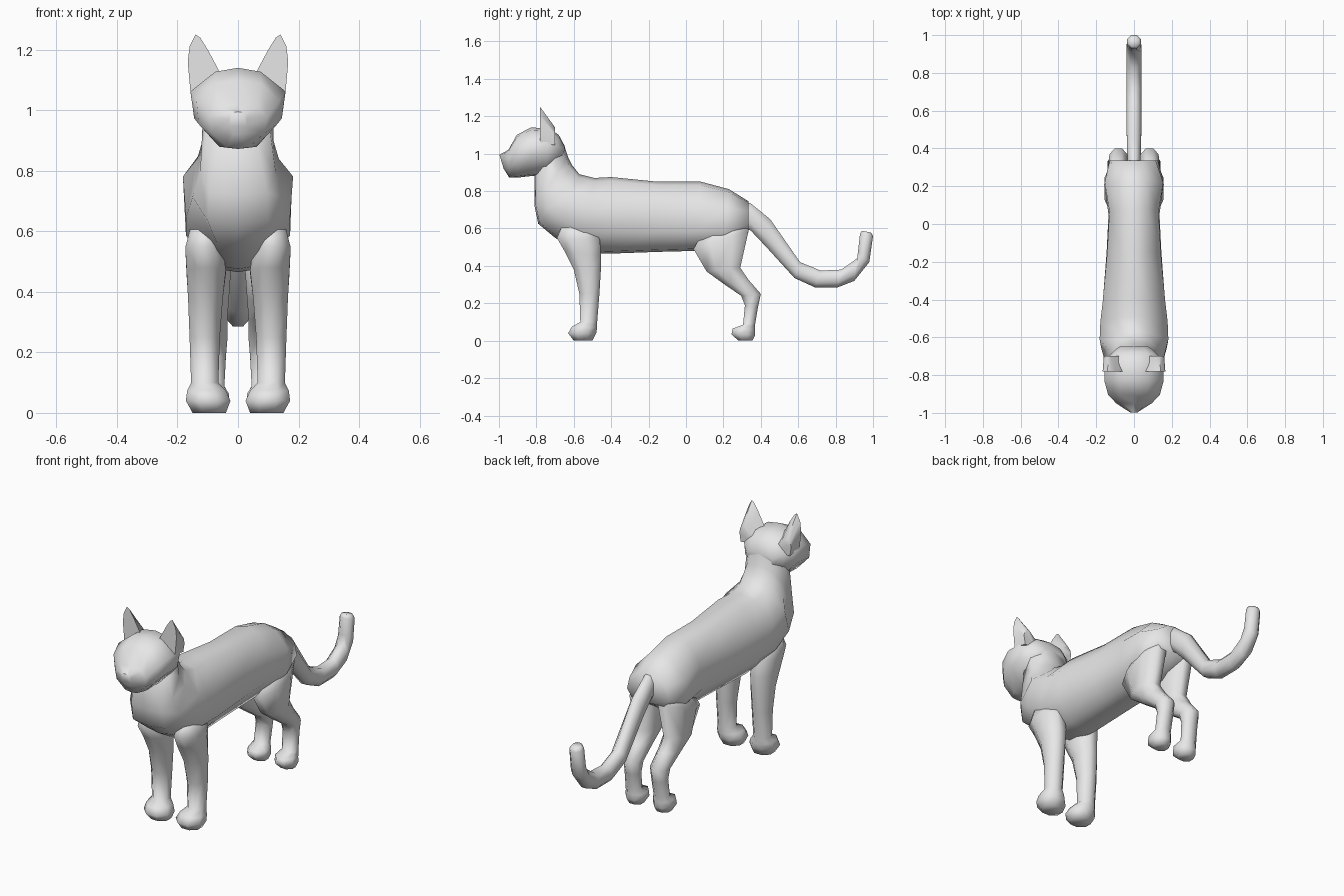
import bpy, bmesh, math

fur = bpy.data.materials.new("grey_fur")
fur.diffuse_color = (0.8, 0.8, 0.8, 1)


def loft(name, rings, angle=75):
    """Skin a list of equal-length point rings and cap both ends."""
    bm = bmesh.new()
    loops = [[bm.verts.new(p) for p in ring] for ring in rings]
    n = len(loops[0])
    for a, b in zip(loops, loops[1:]):
        for i in range(n):
            j = (i + 1) % n
            bm.faces.new((a[i], a[j], b[j], b[i]))
    bm.faces.new(loops[0])
    bm.faces.new(loops[-1])
    bmesh.ops.recalc_face_normals(bm, faces=bm.faces)
    mesh = bpy.data.meshes.new(name)
    bm.to_mesh(mesh)
    bm.free()
    ob = bpy.data.objects.new(name, mesh)
    bpy.context.collection.objects.link(ob)
    mesh.materials.append(fur)
    bpy.ops.object.select_all(action='DESELECT')
    bpy.context.view_layer.objects.active = ob
    ob.select_set(True)
    bpy.ops.object.shade_smooth_by_angle(angle=math.radians(angle))
    return ob


def section(yt, zt, yb, zb, wt, wu, wl, wb, hi=0.68, lo=0.28):
    """Symmetric ten-point section between a top and a bottom point."""
    half = [(0, 1), (wt, 0.95), (wu, hi), (wl, lo), (wb, 0.03), (0, 0)]
    pts = half + [(-w, f) for w, f in half[4:0:-1]]
    return [(w, yb + (yt - yb) * f, zb + (zt - zb) * f) for w, f in pts]


def octagon(y0, z0, y1, z1, x0, x1, side=1):
    """Octagon spanning two side-profile points and an x range."""
    k = 1 / math.cos(math.pi / 8)
    pts = []
    for i in range(8):
        a = math.pi / 8 + i * math.pi / 4
        c, s = math.cos(a) * k / 2, math.sin(a) * k / 2
        pts.append((side * ((x0 + x1) / 2 + (x1 - x0) * s),
                    (y0 + y1) / 2 + (y1 - y0) * c,
                    (z0 + z1) / 2 + (z1 - z0) * c))
    return pts


# Torso, from rump to neck
loft("torso", [section(*r) for r in [
    (0.335, 0.745, 0.335, 0.58, 0.05, 0.115, 0.13, 0.10),
    (0.23, 0.81, 0.20, 0.49, 0.07, 0.155, 0.158, 0.09),
    (0.08, 0.85, 0.04, 0.48, 0.07, 0.13, 0.135, 0.08),
    (-0.15, 0.85, -0.15, 0.475, 0.07, 0.142, 0.145, 0.08),
    (-0.40, 0.875, -0.42, 0.465, 0.08, 0.165, 0.165, 0.08),
    (-0.49, 0.87, -0.57, 0.475, 0.08, 0.178, 0.172, 0.07),
    (-0.57, 0.89, -0.70, 0.55, 0.075, 0.182, 0.172, 0.07),
    (-0.61, 0.94, -0.79, 0.625, 0.075, 0.135, 0.15, 0.10),
    (-0.63, 0.98, -0.81, 0.72, 0.07, 0.118, 0.125, 0.095),
    (-0.65, 1.04, -0.81, 0.90, 0.07, 0.115, 0.105, 0.06)]])

# Head, from back of skull to muzzle
loft("head", [section(*r, hi=0.7, lo=0.36) for r in [
    (-0.648, 1.04, -0.655, 0.98, 0.05, 0.08, 0.08, 0.05),
    (-0.68, 1.10, -0.70, 0.92, 0.07, 0.12, 0.118, 0.07),
    (-0.73, 1.135, -0.75, 0.885, 0.075, 0.157, 0.145, 0.075),
    (-0.83, 1.14, -0.83, 0.88, 0.075, 0.157, 0.145, 0.07),
    (-0.905, 1.10, -0.90, 0.872, 0.075, 0.137, 0.13, 0.06),
    (-0.95, 1.02, -0.945, 0.872, 0.065, 0.095, 0.088, 0.035),
    (-0.998, 0.995, -0.975, 0.92, 0.022, 0.028, 0.028, 0.015)]])

# Tail, from root to raised tip
loft("tail", [octagon(*r, -w, w) for *r, w in [
    (0.31, 0.74, 0.31, 0.60, 0.033),
    (0.345, 0.735, 0.345, 0.59, 0.035),
    (0.45, 0.65, 0.43, 0.50, 0.038),
    (0.61, 0.42, 0.58, 0.335, 0.04),
    (0.72, 0.375, 0.69, 0.285, 0.04),
    (0.83, 0.38, 0.81, 0.285, 0.04),
    (0.915, 0.44, 0.90, 0.32, 0.04),
    (0.92, 0.48, 0.98, 0.42, 0.038),
    (0.93, 0.57, 1.0, 0.56, 0.036),
    (0.94, 0.588, 0.99, 0.578, 0.026)]])

front_leg = [
    (-0.66, 0.62, -0.50, 0.62, 0.07, 0.155),
    (-0.69, 0.55, -0.46, 0.54, 0.05, 0.174),
    (-0.65, 0.48, -0.455, 0.45, 0.04, 0.17),
    (-0.60, 0.38, -0.455, 0.38, 0.05, 0.165),
    (-0.57, 0.25, -0.463, 0.25, 0.06, 0.16),
    (-0.565, 0.10, -0.475, 0.10, 0.065, 0.155),
    (-0.61, 0.075, -0.475, 0.07, 0.04, 0.168),
    (-0.63, 0.04, -0.48, 0.04, 0.025, 0.172),
    (-0.60, 0.0, -0.50, 0.0, 0.04, 0.15)]

hind_leg = [
    (0.09, 0.58, 0.31, 0.65, 0.05, 0.12),
    (0.04, 0.49, 0.335, 0.59, 0.02, 0.155),
    (0.11, 0.37, 0.29, 0.39, 0.03, 0.148),
    (0.20, 0.305, 0.335, 0.325, 0.035, 0.138),
    (0.295, 0.24, 0.40, 0.25, 0.035, 0.13),
    (0.315, 0.19, 0.385, 0.18, 0.04, 0.125),
    (0.305, 0.085, 0.37, 0.09, 0.045, 0.128),
    (0.25, 0.065, 0.37, 0.06, 0.03, 0.138),
    (0.243, 0.035, 0.37, 0.03, 0.03, 0.14),
    (0.28, 0.0, 0.355, 0.0, 0.045, 0.125)]

ear = [(0.06, 1.125), (0.10, 1.20), (0.125, 1.24), (0.14, 1.25),
       (0.16, 1.21), (0.166, 1.16), (0.157, 1.06), (0.08, 1.07)]

# Mirrored legs and ears
for label, s in (("left", 1), ("right", -1)):
    loft(label + "_front_leg", [octagon(*r, side=s) for r in front_leg])
    loft(label + "_hind_leg", [octagon(*r, side=s) for r in hind_leg])
    front = [(s * x, -0.78, z) for x, z in ear]
    back = [(s * (0.105 + (x - 0.105) * 0.9), -0.70, 1.04 + (z - 1.05) * 0.5)
            for x, z in ear]
    loft(label + "_ear", [front, back], 60)
